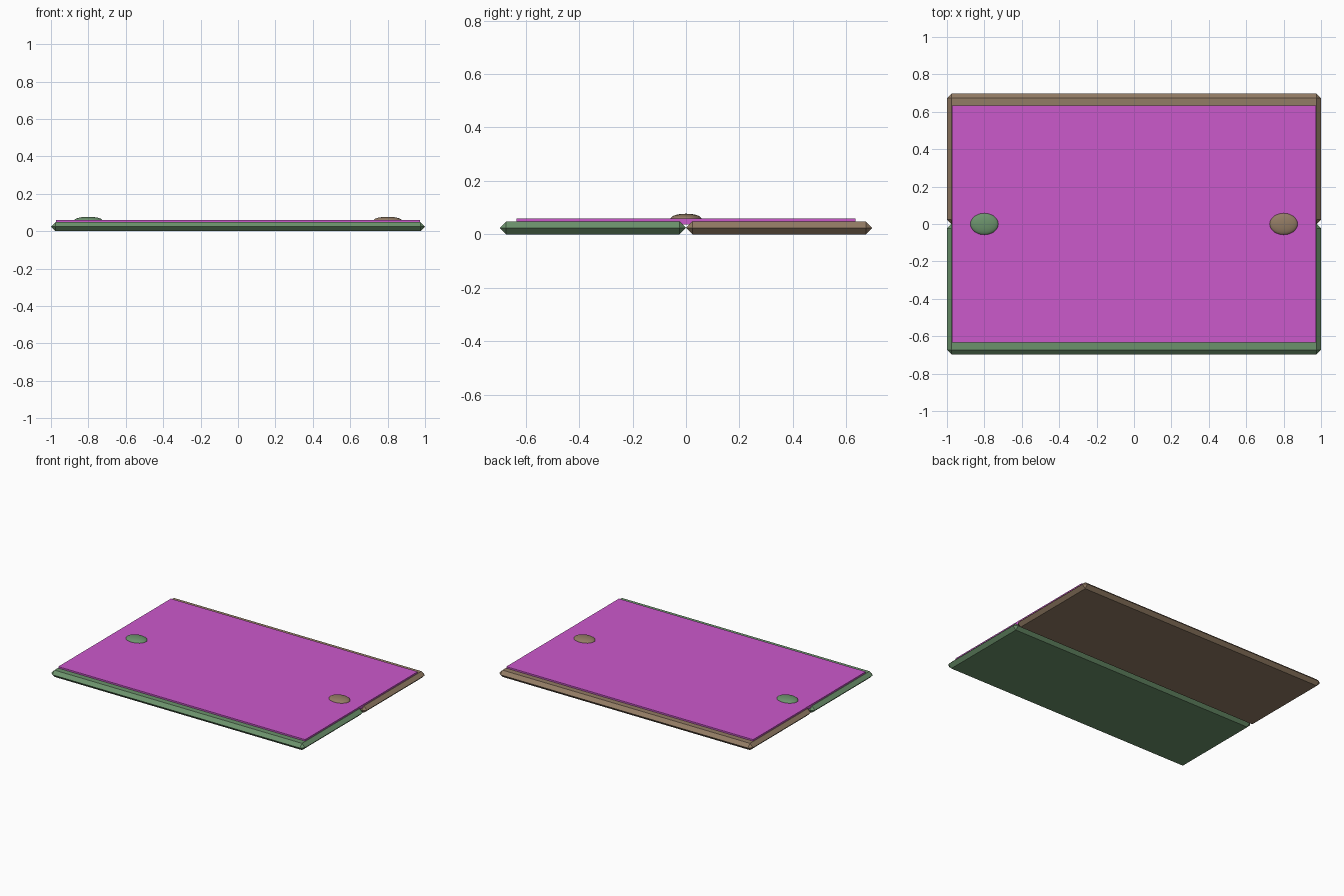
import bpy
import bmesh
from mathutils import Matrix

if "Cube" in bpy.data.objects:
    bpy.data.objects.remove(bpy.data.objects["Cube"], do_unlink=True)


def material(name, rgb):
    mat = bpy.data.materials.new(name)
    mat.use_nodes = True
    colour = (*rgb, 1.0)
    mat.diffuse_color = colour
    mat.node_tree.nodes["Principled BSDF"].inputs["Base Color"].default_value = colour
    return mat


green = material("sage_green", (0.15, 0.29, 0.15))
brown = material("earth_brown", (0.29, 0.2, 0.128))
magenta = material("magenta", (0.6, 0.1, 0.6))


def add_object(name, bm, mat):
    bmesh.ops.recalc_face_normals(bm, faces=bm.faces[:])
    mesh = bpy.data.meshes.new(name)
    bm.to_mesh(mesh)
    bm.free()
    mesh.materials.append(mat)
    obj = bpy.data.objects.new(name, mesh)
    bpy.context.collection.objects.link(obj)
    return obj


def box(name, size, centre, mat, chamfer=0.0):
    """Box whose chamfer may reach half its height, giving a ridge round the rim."""
    bm = bmesh.new()
    bmesh.ops.create_cube(bm, size=1, matrix=Matrix.Translation(centre) @ Matrix.Diagonal((*size, 1)))
    if chamfer:
        bmesh.ops.bevel(bm, geom=bm.edges[:], offset=chamfer, segments=1,
                        affect='EDGES', clamp_overlap=True)
        bmesh.ops.remove_doubles(bm, verts=bm.verts[:], dist=0.001)
    return add_object(name, bm, mat)


def knob(name, x, mat):
    """Flattened oval knob half sunk into the top panel."""
    bm = bmesh.new()
    bmesh.ops.create_uvsphere(bm, u_segments=32, v_segments=16, radius=1,
                              matrix=Matrix.Translation((x, 0, 0.058))
                              @ Matrix.Diagonal((0.075, 0.058, 0.019, 1)))
    for face in bm.faces:
        face.smooth = True
    return add_object(name, bm, mat)


# Two chamfered base slabs meeting along the middle
HEIGHT = 0.048
for name, side, mat in (("front_slab", -1, green), ("back_slab", 1, brown)):
    box(name, (2, 0.697, HEIGHT), (0, side * 0.3485, HEIGHT / 2), mat, HEIGHT / 2)

# Thin panel let into the top of both slabs
box("top_panel", (1.946, 1.268, 0.022), (0, 0, 0.048), magenta)

# Oval knobs near the two ends
knob("right_knob", -0.8, green)
knob("left_knob", 0.8, brown)
